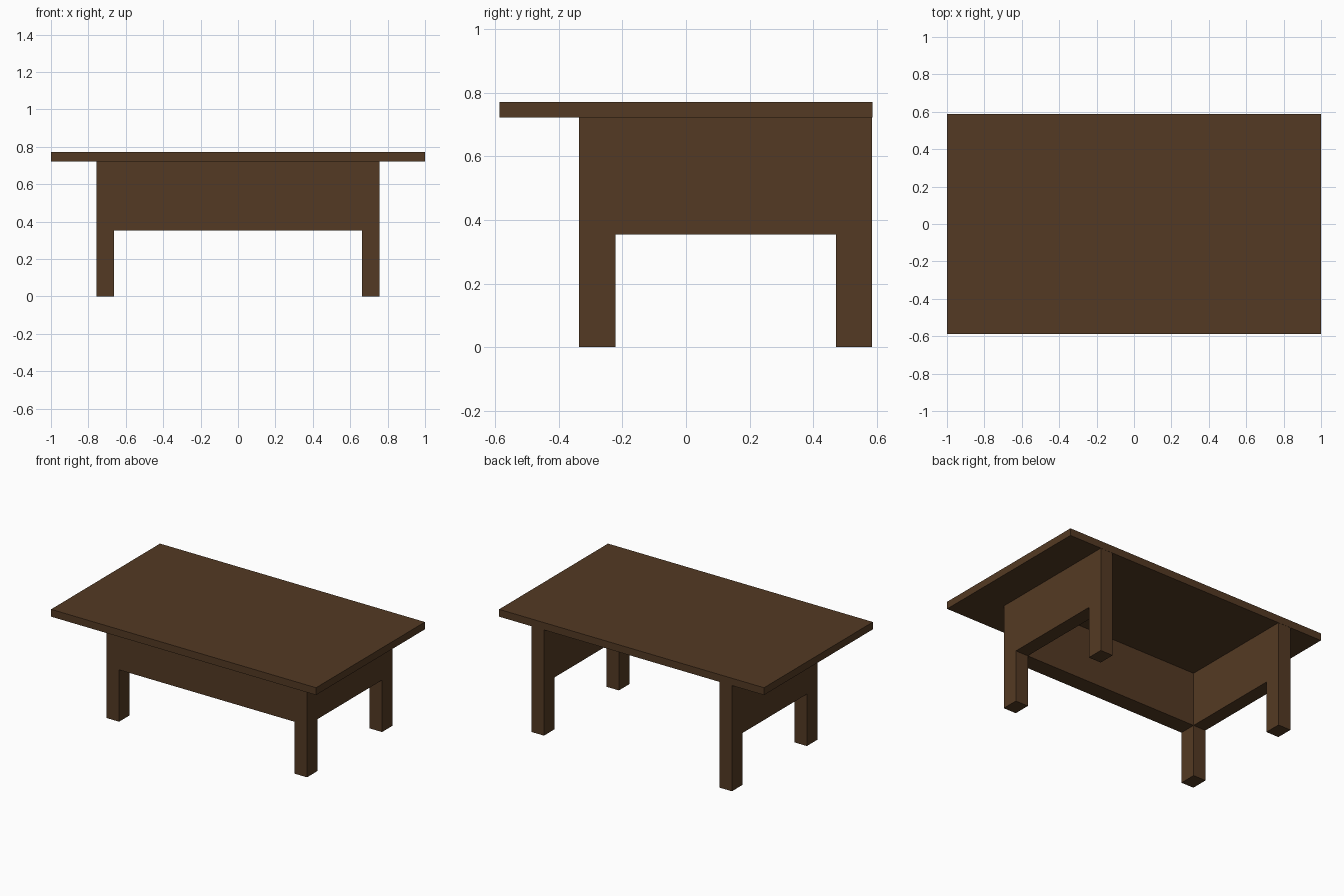
import bpy

if "Cube" in bpy.data.objects:
    bpy.data.objects.remove(bpy.data.objects["Cube"])

wood = bpy.data.materials.new("dark_wood")
wood.diffuse_color = (0.088, 0.042, 0.017, 1)
wood.use_nodes = True
wood.node_tree.nodes["Principled BSDF"].inputs["Base Color"].default_value = wood.diffuse_color


def box(name, x, y, z):
    """Axis-aligned box from (min, max) ranges."""
    bpy.ops.mesh.primitive_cube_add(
        size=1, location=[(a + b) / 2 for a, b in (x, y, z)])
    ob = bpy.context.object
    ob.name = name
    ob.scale = [b - a for a, b in (x, y, z)]
    bpy.ops.object.transform_apply(location=False, rotation=False, scale=True)
    ob.data.materials.append(wood)
    return ob


TOP_Z, TOP_H = 0.722, 0.772      # underside and upper face of the table top
APRON_Z = 0.354                  # lower edge of the aprons
OUT_X, IN_X = 0.757, 0.662       # leg faces in x
FRONT = (-0.337, -0.222)         # front legs in y
BACK = (0.472, 0.586)            # back legs in y

# Table top
box("table_top", (-1, 1), (-0.587, 0.587), (TOP_Z, TOP_H))

# Legs and side aprons, mirrored left and right
for side, s in (("left", -1), ("right", 1)):
    xs = tuple(sorted((s * IN_X, s * OUT_X)))
    box(f"front_{side}_leg", xs, FRONT, (0, TOP_Z))
    box(f"back_{side}_leg", xs, BACK, (0, TOP_Z))
    box(f"{side}_apron", xs, (FRONT[1], BACK[0]), (APRON_Z, TOP_Z))

# Front apron, the back stays open
box("front_apron", (-IN_X, IN_X), FRONT, (APRON_Z, TOP_Z))
